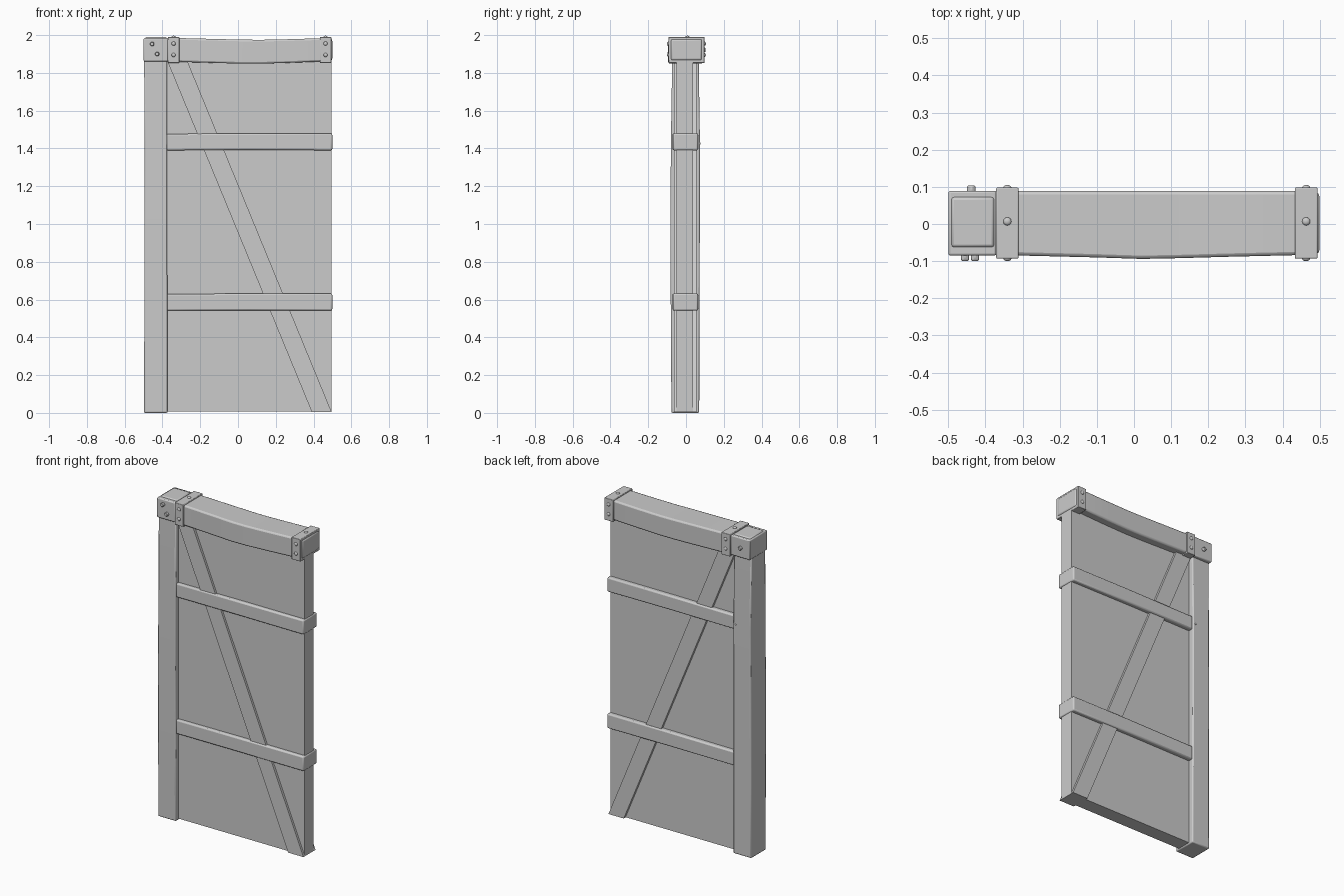
import bpy, bmesh
from math import pi
from mathutils import Matrix, Vector

if "Cube" in bpy.data.objects:
    bpy.data.objects.remove(bpy.data.objects["Cube"])


def finish(name, bm, bevel=0.0, segs=2):
    bmesh.ops.recalc_face_normals(bm, faces=bm.faces)
    me = bpy.data.meshes.new(name)
    bm.to_mesh(me)
    bm.free()
    ob = bpy.data.objects.new(name, me)
    bpy.context.collection.objects.link(ob)
    if bevel:
        m = ob.modifiers.new("bevel", 'BEVEL')
        m.width, m.segments, m.limit_method = bevel, segs, 'ANGLE'
    bpy.ops.object.select_all(action='DESELECT')
    ob.select_set(True)
    bpy.context.view_layer.objects.active = ob
    bpy.ops.object.shade_smooth_by_angle(angle=0.6)
    return ob


def loft(name, axis, stations, bevel=0.0):
    """Rectangular timber; station = (t, a0, a1, b0, b1), a/b are the other two axes."""
    bm = bmesh.new()
    rings = []
    for t, a0, a1, b0, b1 in stations:
        ring = []
        for a, b in ((a0, b0), (a1, b0), (a1, b1), (a0, b1)):
            ring.append(bm.verts.new((t, a, b) if axis == 'x' else (a, b, t)))
        rings.append(ring)
    for r, s in zip(rings, rings[1:]):
        for i in range(4):
            j = (i + 1) % 4
            bm.faces.new((r[i], r[j], s[j], s[i]))
    bm.faces.new(rings[0])
    bm.faces.new(rings[-1])
    return finish(name, bm, bevel)


def box(name, x0, x1, y0, y1, z0, z1, bevel=0.0):
    return loft(name, 'x', [(x0, y0, y1, z0, z1), (x1, y0, y1, z0, z1)], bevel)


def rivet(name, pos, direction, r=0.011, h=0.007):
    bm = bmesh.new()
    rot = Vector((0, 0, 1)).rotation_difference(Vector(direction)).to_matrix().to_4x4()
    bmesh.ops.create_uvsphere(bm, u_segments=12, v_segments=8, radius=1,
                              matrix=Matrix.Translation(pos) @ rot @ Matrix.Diagonal((r, r, h, 1)))
    finish(name, bm)


def bolt(name, pos, r=0.013, depth=0.022):
    bm = bmesh.new()
    bmesh.ops.create_cone(bm, cap_ends=True, segments=6, radius1=r, radius2=r, depth=depth,
                          matrix=Matrix.Translation(pos) @ Matrix.Rotation(pi / 2, 4, 'X'))
    finish(name, bm, 0.003, 1)


# Hinge-side post, slightly swollen along its height
loft("post", 'z', [
    (0.0, -0.498, -0.373, -0.077, 0.070),
    (0.45, -0.496, -0.374, -0.080, 0.071),
    (0.95, -0.496, -0.375, -0.083, 0.073),
    (1.42, -0.494, -0.375, -0.080, 0.074),
    (1.88, -0.497, -0.375, -0.073, 0.067)], 0.007)

# Door panel
box("panel", -0.39, 0.494, -0.050, 0.038, 0.008, 1.88)

# Diagonal brace showing on both faces
bm = bmesh.new()
prof = [(-0.373, 1.86), (-0.267, 1.86), (0.495, 0.006), (0.390, 0.006)]
f = bm.faces.new([bm.verts.new((x, -0.064, z)) for x, z in prof])
ext = bmesh.ops.extrude_face_region(bm, geom=[f])["geom"]
bmesh.ops.translate(bm, vec=(0, 0.119, 0), verts=[v for v in ext if isinstance(v, bmesh.types.BMVert)])
if not f.is_valid or len(bm.faces) < 6:
    bm.faces.new([v for v in bm.verts][:4])
finish("diagonal_brace", bm)

# Horizontal rails
for i, (z0, z1) in enumerate(((0.541, 0.632), (1.390, 1.480))):
    zm = (z0 + z1) / 2
    loft(f"rail_{i}", 'x', [
        (-0.38, -0.070, 0.064, z0, z1 - 0.003),
        (0.06, -0.072, 0.065, z0 + 0.002, z1),
        (0.499, -0.070, 0.064, z0, z1)], 0.008)

# Sagging top beam
loft("top_beam", 'x', [
    (-0.38, -0.084, 0.089, 1.858, 1.982),
    (-0.30, -0.085, 0.089, 1.858, 1.984),
    (-0.10, -0.090, 0.089, 1.852, 1.979),
    (0.02, -0.094, 0.089, 1.849, 1.976),
    (0.12, -0.092, 0.089, 1.849, 1.975),
    (0.26, -0.088, 0.089, 1.853, 1.978),
    (0.43, -0.084, 0.089, 1.860, 1.983),
    (0.499, -0.080, 0.084, 1.867, 1.979)], 0.009)

# Corner cap over the post, with a raised lid
box("corner_cap", -0.50, -0.37, -0.085, 0.089, 1.861, 1.984, 0.006)
box("cap_lid", -0.492, -0.376, -0.063, 0.073, 1.95, 1.990, 0.008)

# Metal straps with rivets
for i, (x0, x1) in enumerate(((-0.371, -0.311), (0.433, 0.494))):
    box(f"strap_{i}", x0, x1, -0.093, 0.098, 1.853, 1.990, 0.003)
    xm = (x0 + x1) / 2
    rivet(f"strap_{i}_rivet_top", (xm, 0.007, 1.990), (0, 0, 1))
    for z in (1.895, 1.955):
        rivet(f"strap_{i}_rivet_front", (xm, -0.093, z), (0, -1, 0))
        rivet(f"strap_{i}_rivet_back", (xm, 0.098, z), (0, 1, 0))

# Cap bolts and the small nail on the back of the post
bolt("cap_bolt_front_upper", (-0.455, -0.088, 1.953))
bolt("cap_bolt_front_lower", (-0.428, -0.088, 1.900))
bolt("cap_bolt_back", (-0.438, 0.092, 1.922))
rivet("post_nail", (-0.392, 0.073, 1.427), (0, 1, 0), 0.006, 0.005)
